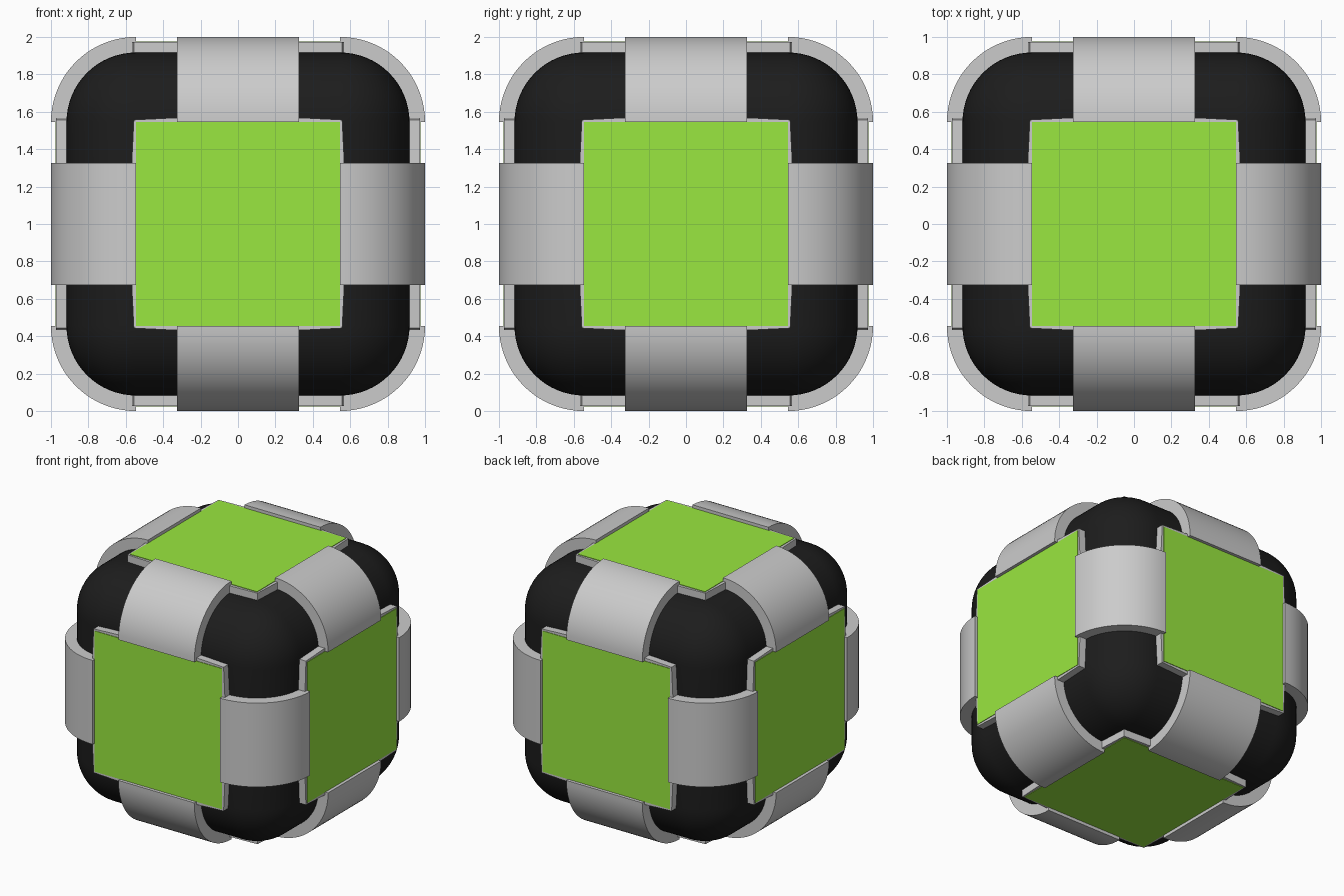
import bpy, bmesh
from math import pi, sin, cos
from mathutils import Matrix, Vector

if "Cube" in bpy.data.objects:
    bpy.data.objects.remove(bpy.data.objects["Cube"])

UP = Matrix.Translation((0, 0, 1))
A, R_IN, R_OUT, W = 0.545, 0.365, 0.455, 0.325   # bend centre, strap radii, half width


def material(name, rgb):
    m = bpy.data.materials.new(name)
    m.diffuse_color = (*rgb, 1)
    m.use_nodes = True
    m.node_tree.nodes["Principled BSDF"].inputs["Base Color"].default_value = m.diffuse_color
    return m


black = material("black_rubber", (0.012, 0.012, 0.012))
green = material("green", (0.32, 0.80, 0.05))


def prism(name, outline, z0, z1, rot, mat=None, smooth=False):
    """Extrude a closed xy outline from z0 to z1, then rotate about the model centre."""
    bm = bmesh.new()
    face = bm.faces.new([bm.verts.new((x, y, z0)) for x, y in outline])
    ext = bmesh.ops.extrude_face_region(bm, geom=[face])
    verts = [v for v in ext["geom"] if isinstance(v, bmesh.types.BMVert)]
    bmesh.ops.translate(bm, vec=(0, 0, z1 - z0), verts=verts)
    bmesh.ops.recalc_face_normals(bm, faces=bm.faces)
    bm.transform(UP @ rot)
    me = bpy.data.meshes.new(name)
    bm.to_mesh(me)
    bm.free()
    ob = bpy.data.objects.new(name, me)
    bpy.context.collection.objects.link(ob)
    if mat:
        me.materials.append(mat)
    if smooth:
        bpy.ops.object.select_all(action='DESELECT')
        ob.select_set(True)
        bpy.context.view_layer.objects.active = ob
        bpy.ops.object.shade_smooth_by_angle(angle=pi / 6)
    return ob


# Black rounded cube core
bpy.ops.mesh.primitive_cube_add(size=1.834, location=(0, 0, 1))
core = bpy.context.object
core.name = "core"
core.data.materials.append(black)
bev = core.modifiers.new("rounding", 'BEVEL')
bev.width, bev.segments = 0.372, 16
bpy.ops.object.shade_smooth_by_angle(angle=pi / 6)

# Curved straps wrapping the twelve edges
N = 20
arc = [pi / 2 * i / N for i in range(N + 1)]
strap = [(A + R_OUT * cos(t), A + R_OUT * sin(t)) for t in arc]
strap += [(A + R_IN * cos(t), A + R_IN * sin(t)) for t in reversed(arc)]
AXES = {"z": Matrix.Identity(4), "x": Matrix.Rotation(pi / 2, 4, 'Y'),
        "y": Matrix.Rotation(pi / 2, 4, 'X')}
for axis, turn in AXES.items():
    for k in range(4):
        prism(f"strap_{axis}_{k + 1}", strap, -W, W,
              turn @ Matrix.Rotation(k * pi / 2, 4, 'Z'), smooth=True)

# Six face panels: grey plate, slightly wider mid-side, with a thin green sheet on top
side = [(0.557, -0.557), (0.568, -0.33), (0.568, 0.33)]
plate = [(Matrix.Rotation(k * pi / 2, 2) @ Vector(p))[:] for k in range(4) for p in side]
sheet = [(A, -A), (A, A), (-A, A), (-A, -A)]
FACES = {"top": Vector((0, 0, 1)), "bottom": Vector((0, 0, -1)), "front": Vector((0, -1, 0)),
         "back": Vector((0, 1, 0)), "right": Vector((1, 0, 0)), "left": Vector((-1, 0, 0))}
for name, normal in FACES.items():
    rot = normal.to_track_quat('Z', 'Y').to_matrix().to_4x4()
    prism(f"plate_{name}", plate, 0.88, 0.972, rot)
    prism(f"green_sheet_{name}", sheet, 0.965, 0.976, rot, green)
